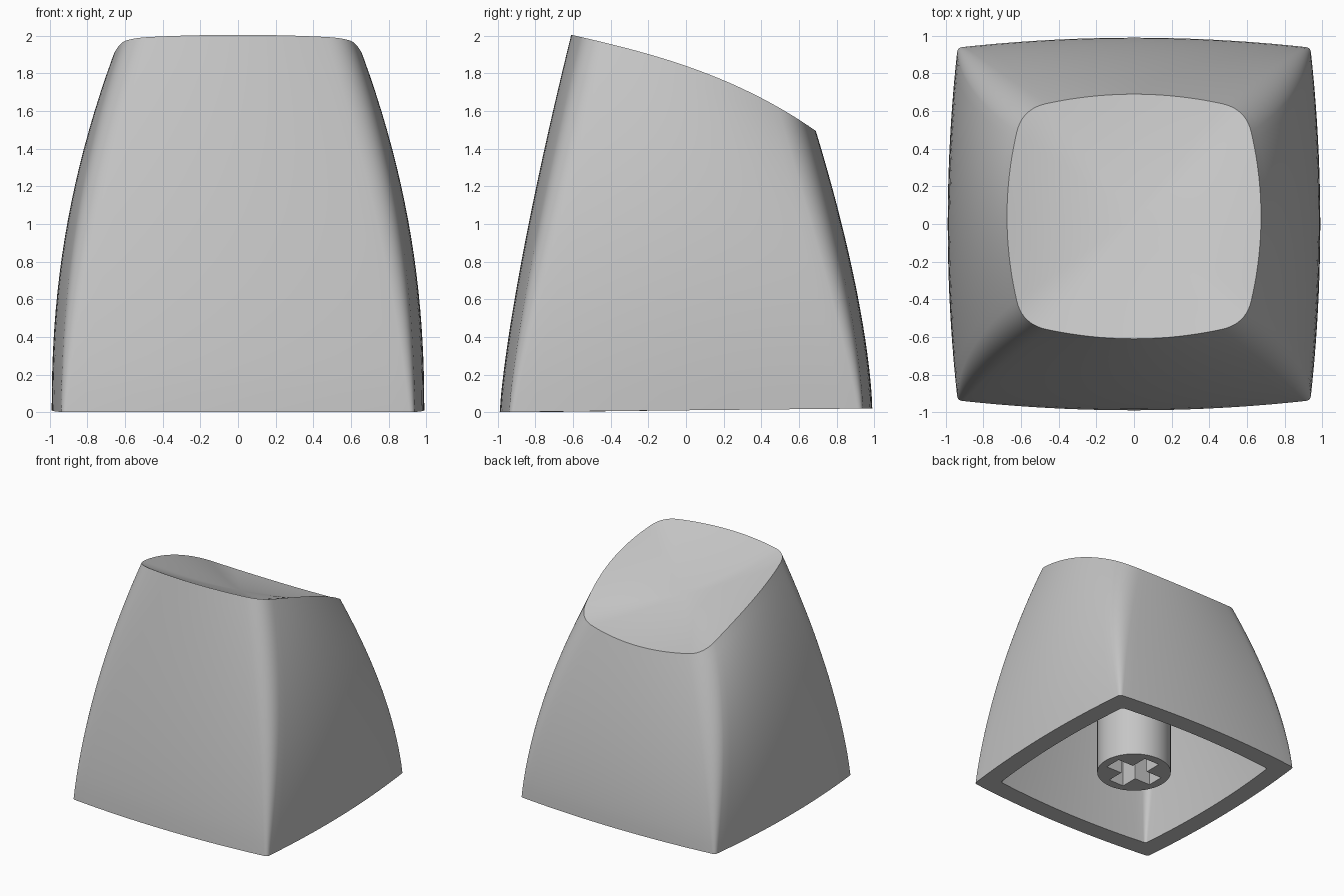
import bpy, bmesh
from mathutils import Vector

cube = bpy.data.objects.get("Cube")
if cube:
    bpy.data.objects.remove(cube, do_unlink=True)

grey = bpy.data.materials.new("light grey plastic")
grey.use_nodes = True
grey.diffuse_color = (0.56, 0.56, 0.56, 1)
grey.node_tree.nodes["Principled BSDF"].inputs["Base Color"].default_value = (0.56, 0.56, 0.56, 1)


def unit_section(side, bow, steps=10):
    """Square of half width 1 with bowed sides and soft corners."""
    a, b = Vector((side, 1 - bow)), Vector((1 - bow, side))
    k = (1 + bow) / (1 + 2 * bow / side)
    ctrl = Vector((k, k))
    quarter = []
    for i in range(-steps, steps):
        x = side * i / steps
        quarter.append(Vector((x, 1 - bow * (x / side) ** 2)))
    for i in range(steps):
        t = i / steps
        quarter.append(a * (1 - t) ** 2 + ctrl * 2 * t * (1 - t) + b * t * t)
    pts = []
    for _ in range(4):
        pts += quarter
        quarter = [Vector((p.y, -p.x)) for p in quarter]
    return pts


BASE = unit_section(0.92, 0.05)
TOP = unit_section(0.69, 0.077)


def rim_height(y):
    return 1.84 - 0.345 * y - 0.17 * y * y - 0.08 * y ** 3


def tilt_height(y):
    return 1.761 - 0.392 * y


def plan(t):
    """Outline of the cap at fraction t of its height."""
    half_x = 0.99 - 0.315 * t ** 2.2
    front = -0.99 + 0.38 * t ** 1.3
    back = 0.99 - 0.30 * t ** 1.5
    mid, half_y = (front + back) / 2, (back - front) / 2
    out = []
    for p, q in zip(BASE, TOP):
        u = p.lerp(q, t)
        out.append((half_x * u.x, mid + half_y * u.y))
    return out


RIM = plan(1)


def wall_ring(t, scale=1.0):
    ring = []
    for (x, y), (_, rim_y) in zip(plan(t), RIM):
        foot = 0.01 + 0.01 * y
        ring.append((x * scale, y * scale, foot * (1 - t) + rim_height(rim_y) * t))
    return ring


def dish_ring(t):
    ring = []
    for x, y in RIM:
        px, py = x * t, 0.04 + (y - 0.04) * t
        lift = (rim_height(y) - tilt_height(y)) * t * t
        ring.append((px, py, tilt_height(py) + lift - 0.05 * (1 - t * t)))
    return ring


def finish(obj):
    bpy.ops.object.select_all(action='DESELECT')
    obj.select_set(True)
    bpy.context.view_layer.objects.active = obj
    bpy.ops.object.shade_smooth_by_angle(angle=0.7)


# Cap shell: cavity from its ceiling down, outer wall up, then the dish
CEILING, WALL, N = 0.78, 0.835, 20
rings = [wall_ring(CEILING * (1 - i / N), WALL) for i in range(N + 1)]
rings += [wall_ring(i / N) for i in range(N + 1)]
rings += [dish_ring(1 - i / 10) for i in range(1, 10)]

bm = bmesh.new()
loops = [[bm.verts.new(p) for p in ring] for ring in rings]
for lo, hi in zip(loops, loops[1:]):
    for i in range(len(lo)):
        bm.faces.new((lo[i - 1], lo[i], hi[i], hi[i - 1]))
for loop, centre in ((loops[0], (0, 0.03, CEILING * 1.8)),
                     (loops[-1], (0, 0.04, tilt_height(0.04) - 0.05))):
    hub = bm.verts.new(centre)
    for i in range(len(loop)):
        bm.faces.new((loop[i - 1], loop[i], hub))
bmesh.ops.recalc_face_normals(bm, faces=bm.faces)
mesh = bpy.data.meshes.new("cap_shell")
bm.to_mesh(mesh)
bm.free()
mesh.materials.append(grey)
shell = bpy.data.objects.new("cap_shell", mesh)
bpy.context.collection.objects.link(shell)
finish(shell)

# Stem: round post with a cross-shaped socket in its lower end
FOOT, HEAD = 0.04, 1.55
bpy.ops.mesh.primitive_cylinder_add(vertices=64, radius=0.305, depth=HEAD - FOOT,
                                    location=(0, 0, (HEAD + FOOT) / 2))
stem = bpy.context.object
stem.name = "stem"
stem.data.materials.append(grey)
for size in ((0.46, 0.15, 0.9), (0.15, 0.46, 0.9)):
    bpy.ops.mesh.primitive_cube_add(size=1, location=(0, 0, FOOT))
    cutter = bpy.context.object
    cutter.name = "socket_cutter"
    cutter.scale = size
    cutter.hide_render = True
    bpy.context.view_layer.update()
    bpy.context.view_layer.objects.active = stem
    cut = stem.modifiers.new("socket", 'BOOLEAN')
    cut.operation = 'DIFFERENCE'
    cut.solver = 'EXACT'
    cut.object = cutter
    bpy.ops.object.modifier_apply(modifier=cut.name)
    bpy.data.objects.remove(cutter, do_unlink=True)
finish(stem)
